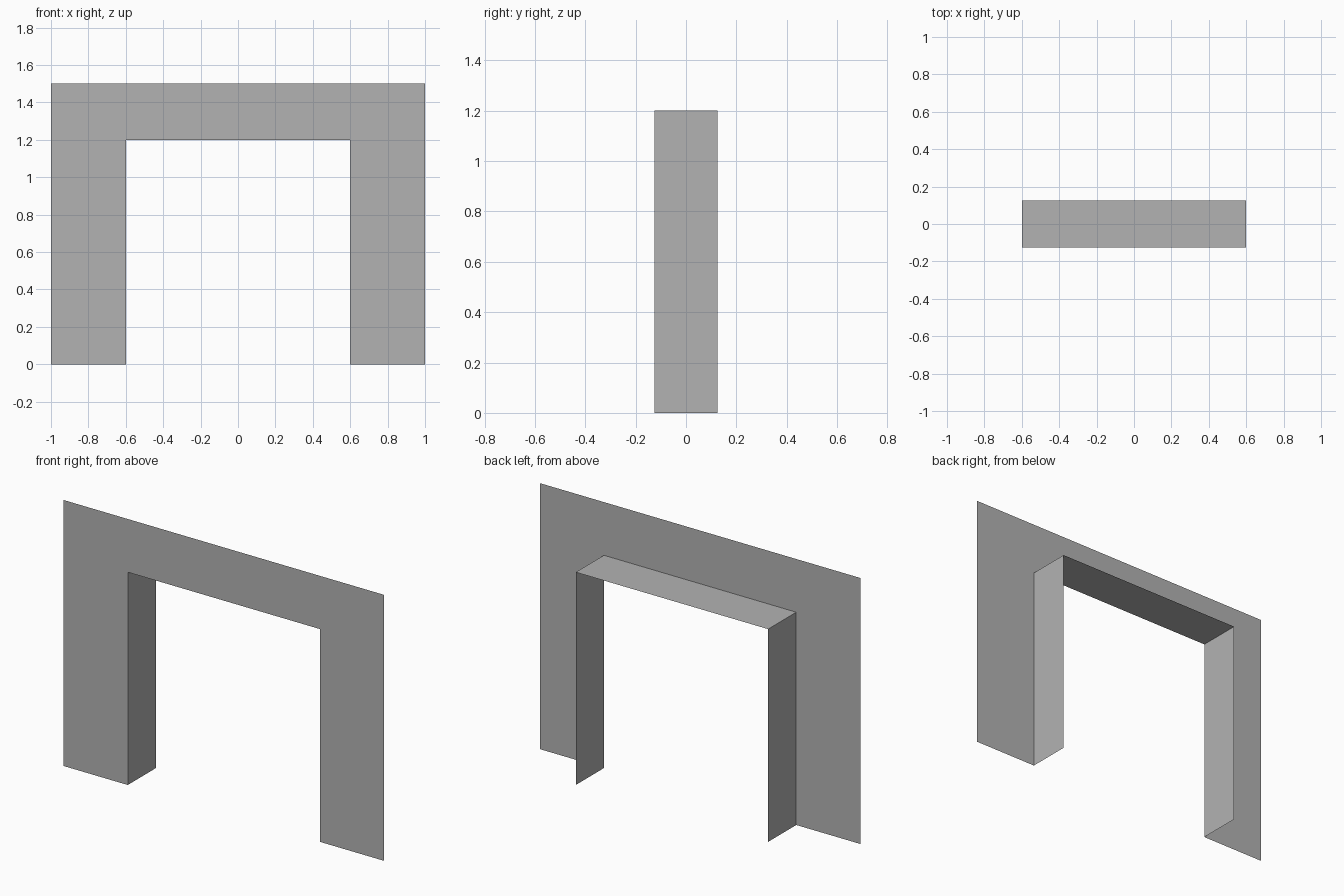
import bpy
import bmesh

cube = bpy.data.objects.get("Cube")
if cube:
    bpy.data.objects.remove(cube, do_unlink=True)

OUTER, INNER = 1.0, 0.6        # half widths of wall and opening
TOP, LINTEL = 1.5, 1.2         # heights of wall and opening
FRONT, BACK = -0.125, 0.125

grey = bpy.data.materials.new("plain grey")
grey.use_nodes = True
colour = (0.45, 0.45, 0.45, 1)
grey.diffuse_color = colour
grey.node_tree.nodes["Principled BSDF"].inputs["Base Color"].default_value = colour


def add_object(name, bm):
    mesh = bpy.data.meshes.new(name)
    bm.to_mesh(mesh)
    bm.free()
    mesh.materials.append(grey)
    obj = bpy.data.objects.new(name, mesh)
    bpy.context.collection.objects.link(obj)
    return obj


opening = [(-INNER, 0), (-INNER, LINTEL), (INNER, LINTEL), (INNER, 0)]
outline = [(OUTER, 0), (OUTER, TOP), (-OUTER, TOP), (-OUTER, 0)]

# Flat front wall around the opening
bm = bmesh.new()
face = bm.faces.new([bm.verts.new((x, FRONT, z)) for x, z in opening + outline])
face.normal_update()
if face.normal.y > 0:
    face.normal_flip()
add_object("front_wall", bm)

# Thin lining running back from the opening edges
bm = bmesh.new()
near = [bm.verts.new((x, FRONT, z)) for x, z in opening]
far = [bm.verts.new((x, BACK, z)) for x, z in opening]
for i in range(len(opening) - 1):
    bm.faces.new((near[i], near[i + 1], far[i + 1], far[i]))
# Faces look into the opening
for face in bm.faces:
    face.normal_update()
    centre = face.calc_center_median()
    if face.normal.x * centre.x + face.normal.z * (centre.z - LINTEL / 2) > 0:
        face.normal_flip()
add_object("opening_lining", bm)
